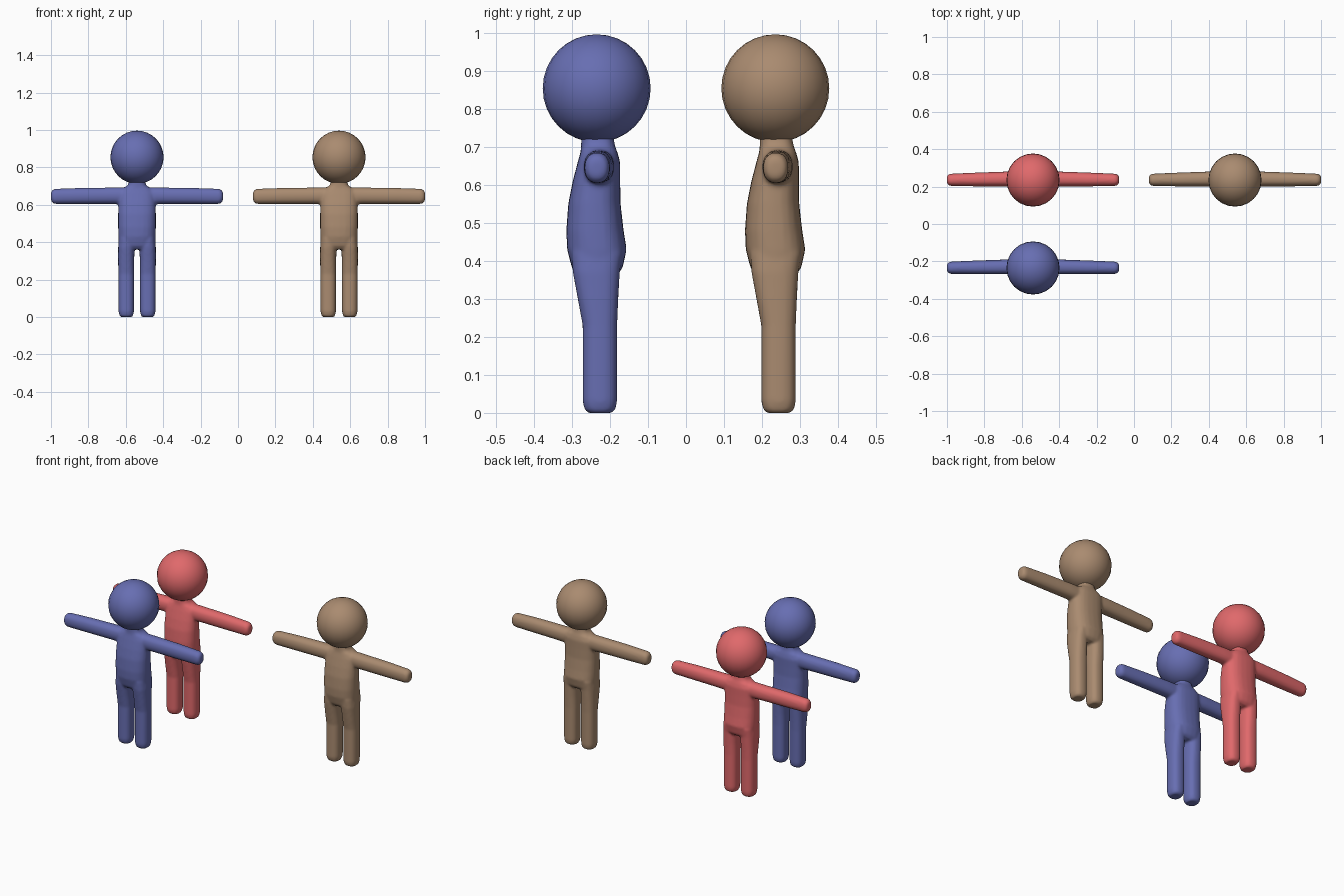
import bpy, bmesh
from math import cos, sin, pi, copysign
from mathutils import Vector

cube = bpy.data.objects.get("Cube")
if cube:
    bpy.data.objects.remove(cube, do_unlink=True)


def make_material(name, rgb):
    mat = bpy.data.materials.new(name)
    mat.use_nodes = True
    mat.diffuse_color = (*rgb, 1)
    mat.node_tree.nodes["Principled BSDF"].inputs["Base Color"].default_value = (*rgb, 1)
    return mat


def loft(bm, rings, place, sides=24, power=0.8):
    """Skin rounded rings given as (t, u_min, u_max, v_min, v_max)."""
    loops = []
    for t, u0, u1, v0, v1 in rings:
        loop = []
        for i in range(sides):
            a = 2 * pi * i / sides
            c, s = cos(a), sin(a)
            u = (u0 + u1) / 2 + (u1 - u0) / 2 * copysign(abs(c) ** power, c)
            v = (v0 + v1) / 2 + (v1 - v0) / 2 * copysign(abs(s) ** power, s)
            loop.append(bm.verts.new(place(t, u, v)))
        loops.append(loop)
    for a, b in zip(loops, loops[1:]):
        for i in range(sides):
            j = (i + 1) % sides
            bm.faces.new((a[i], a[j], b[j], b[i]))
    bm.faces.new(loops[0][::-1])
    bm.faces.new(loops[-1])


# Ring tables: height, left/right extent, front/back extent
TORSO = [(.362, -.085, .085, -.050, .052), (.38, -.097, .097, -.065, .068),
         (.43, -.100, .100, -.078, .079), (.48, -.101, .101, -.080, .071),
         (.55, -.101, .101, -.075, .063), (.61, -.100, .100, -.063, .062),
         (.66, -.098, .098, -.050, .062), (.685, -.080, .080, -.043, .055),
         (.70, -.052, .052, -.041, .049), (.72, -.044, .044, -.041, .045),
         (.77, -.044, .044, -.041, .045)]
LEG = [(0, .027, .087, -.022, .040), (.008, .021, .094, -.032, .049),
       (.03, .016, .099, -.037, .054), (.23, .015, .100, -.037, .054),
       (.30, .015, .101, -.050, .057), (.37, .013, .101, -.063, .061),
       (.42, .013, .097, -.066, .068)]
# Arm rings: distance from middle, front/back extent, bottom/top extent
ARM = [(.03, -.034, .046, .600, .694), (.13, -.034, .046, .604, .692),
       (.30, -.034, .040, .604, .690), (.44, -.032, .034, .604, .685),
       (.453, -.027, .029, .611, .678), (.46, -.018, .020, .622, .667)]


def make_figure(name, mat, x, y):
    # Body: overlapping torso, legs and arms fused into one smooth skin
    bm = bmesh.new()
    loft(bm, TORSO, lambda t, u, v: (u, v, t))
    for side in (1, -1):
        loft(bm, LEG, lambda t, u, v: (side * u, v, t))
        loft(bm, ARM, lambda t, u, v: (side * t, u, v), power=0.9)
    bmesh.ops.recalc_face_normals(bm, faces=bm.faces[:])
    body = finish(bm, name + "_body", mat, x, y)
    remesh = body.modifiers.new("fuse", 'REMESH')
    remesh.mode = 'VOXEL'
    remesh.voxel_size = 0.007
    remesh.use_smooth_shade = True
    smooth = body.modifiers.new("soften", 'SMOOTH')
    smooth.factor = 0.5
    smooth.iterations = 5

    # Head: round ball resting on the neck
    bm = bmesh.new()
    bmesh.ops.create_uvsphere(bm, u_segments=24, v_segments=16, radius=.142)
    bmesh.ops.translate(bm, verts=bm.verts[:], vec=Vector((0, 0, .854)))
    finish(bm, name + "_head", mat, x, y)


def finish(bm, name, mat, x, y):
    mesh = bpy.data.meshes.new(name)
    for face in bm.faces:
        face.smooth = True
    bm.to_mesh(mesh)
    bm.free()
    mesh.materials.append(mat)
    obj = bpy.data.objects.new(name, mesh)
    obj.location = (x, y, 0)
    bpy.context.collection.objects.link(obj)
    return obj


# Three figures in a right-angled group
make_figure("blue_figure", make_material("blue", (.136, .156, .445)), -.54, -.235)
make_figure("red_figure", make_material("red", (.745, .141, .147)), -.54, .235)
make_figure("brown_figure", make_material("brown", (.40, .258, .162)), .54, .235)
